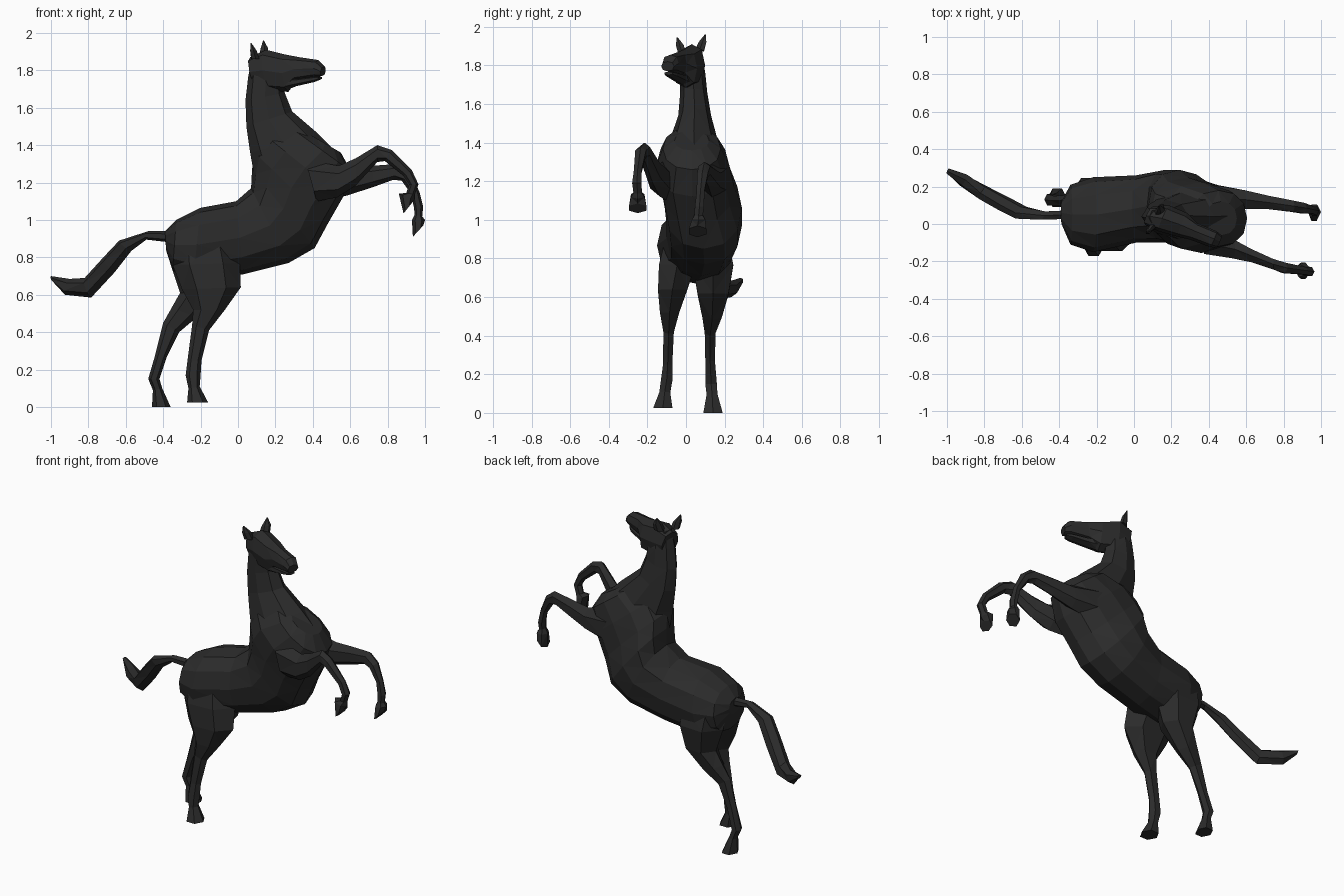
import bpy, bmesh, math
from mathutils import Vector

coat = bpy.data.materials.new("dark_coat")
coat.diffuse_color = (0.024, 0.024, 0.024, 1)


def loft(name, sections, sides=6, yaw=0.0, power=1.0):
    """Skin rings; each section is (x1, z1, x2, z2, y centre, half width)."""
    bm = bmesh.new()
    rings = []
    side = Vector((math.sin(yaw), math.cos(yaw), 0))
    fit = 1 / math.cos(math.pi / 6) if sides == 6 else 1.0
    for x1, z1, x2, z2, y, w in sections:
        mid = Vector(((x1 + x2) / 2, y, (z1 + z2) / 2))
        half = Vector(((x1 - x2) / 2, 0, (z1 - z2) / 2))
        ring = []
        for i in range(sides):
            a = 2 * math.pi * i / sides
            c, s = math.cos(a), math.sin(a)
            c = math.copysign(abs(c) ** power, c)
            s = math.copysign(abs(s) ** power, s)
            ring.append(bm.verts.new(mid + half * c + side * (w * fit * s)))
        rings.append(ring)
    for a, b in zip(rings, rings[1:]):
        for i in range(sides):
            j = (i + 1) % sides
            bm.faces.new((a[i], a[j], b[j], b[i]))
    bm.faces.new(rings[0])
    bm.faces.new(rings[-1])
    bmesh.ops.triangulate(bm, faces=bm.faces[:])
    bmesh.ops.recalc_face_normals(bm, faces=bm.faces[:])
    mesh = bpy.data.meshes.new(name)
    bm.to_mesh(mesh)
    bm.free()
    mesh.materials.append(coat)
    ob = bpy.data.objects.new(name, mesh)
    bpy.context.collection.objects.link(ob)
    return ob


# Torso from rump to chest
loft("torso", [
    (-.39, .94, -.385, .84, .06, .06),
    (-.33, 1.0, -.35, .73, .05, .16),
    (-.20, 1.065, -.24, .67, .05, .20),
    (-.01, 1.10, .03, .71, .08, .18),
    (.07, 1.17, .27, .77, .095, .195),
    (.075, 1.27, .41, .85, .09, .20),
    (.09, 1.36, .48, .98, .06, .19),
    (.16, 1.44, .56, 1.12, .035, .19),
    (.30, 1.48, .605, 1.26, .03, .15),
    (.38, 1.46, .55, 1.36, .03, .09)], sides=12, power=0.9)

# Neck
loft("neck", [
    (.09, 1.22, .55, 1.34, .045, .15),
    (.065, 1.36, .43, 1.46, .04, .125),
    (.045, 1.50, .29, 1.58, .045, .085),
    (.04, 1.64, .25, 1.68, .04, .07),
    (.055, 1.77, .24, 1.75, .035, .065),
    (.08, 1.88, .20, 1.82, .035, .05)], sides=8)

# Head, turned slightly towards the front, with a separate lower jaw
YAW = 0.4
loft("head", [
    (.065, 1.87, .10, 1.71, .045, .055),
    (.15, 1.91, .17, 1.69, .03, .075),
    (.25, 1.885, .27, 1.685, -.005, .068),
    (.33, 1.87, .31, 1.745, -.04, .048),
    (.43, 1.855, .415, 1.765, -.08, .046),
    (.46, 1.82, .45, 1.77, -.095, .036)], sides=8, yaw=YAW, power=0.85)
loft("lower_jaw", [
    (.24, 1.77, .25, 1.69, -.005, .045),
    (.33, 1.76, .31, 1.715, -.04, .036),
    (.41, 1.768, .41, 1.738, -.075, .032),
    (.44, 1.768, .44, 1.75, -.09, .022)], yaw=YAW)

# Ears
loft("near_ear", [
    (.115, 1.86, .07, 1.86, -.02, .022),
    (.10, 1.905, .065, 1.905, -.032, .022),
    (.072, 1.945, .068, 1.945, -.045, .003)], yaw=YAW)
loft("far_ear", [
    (.165, 1.88, .11, 1.87, .07, .025),
    (.16, 1.92, .122, 1.92, .085, .022),
    (.138, 1.96, .134, 1.96, .10, .003)], yaw=YAW)

# Hind legs, thigh to hoof
loft("near_hind_leg", [
    (-.35, .86, -.02, .90, -.03, .08),
    (-.35, .76, .01, .77, -.045, .095),
    (-.30, .63, .015, .64, -.07, .075),
    (-.24, .52, -.07, .52, -.085, .05),
    (-.245, .44, -.155, .41, -.09, .027),
    (-.27, .25, -.195, .25, -.095, .024),
    (-.28, .17, -.20, .17, -.10, .03),
    (-.265, .10, -.205, .11, -.11, .028),
    (-.272, .025, -.16, .025, -.12, .05)])
loft("far_hind_leg", [
    (-.37, .86, -.06, .90, .12, .10),
    (-.36, .76, -.05, .77, .14, .105),
    (-.31, .61, -.10, .62, .14, .08),
    (-.355, .53, -.22, .48, .135, .05),
    (-.40, .45, -.315, .40, .125, .028),
    (-.445, .27, -.38, .27, .125, .025),
    (-.48, .15, -.42, .15, .13, .03),
    (-.455, .09, -.405, .10, .135, .028),
    (-.46, 0, -.36, 0, .14, .05)])

# Raised front legs, shoulder to hoof
loft("near_front_leg", [
    (.36, 1.32, .42, 1.10, -.10, .06),
    (.54, 1.29, .53, 1.12, -.135, .05),
    (.63, 1.33, .63, 1.185, -.17, .035),
    (.745, 1.40, .745, 1.31, -.215, .028),
    (.82, 1.375, .785, 1.315, -.235, .028),
    (.93, 1.265, .885, 1.235, -.25, .02),
    (.965, 1.19, .915, 1.19, -.255, .024),
    (.945, 1.135, .90, 1.145, -.25, .022),
    (.945, 1.11, .86, 1.14, -.25, .035),
    (.925, 1.085, .885, 1.035, -.25, .045)])
loft("far_front_leg", [
    (.40, 1.32, .45, 1.10, .14, .07),
    (.60, 1.28, .58, 1.13, .13, .05),
    (.72, 1.29, .72, 1.175, .115, .036),
    (.86, 1.30, .83, 1.215, .095, .03),
    (.925, 1.25, .875, 1.21, .085, .028),
    (.97, 1.15, .925, 1.14, .075, .02),
    (.99, 1.07, .94, 1.07, .07, .024),
    (.985, 1.02, .945, 1.03, .065, .022),
    (1.0, 1.0, .93, 1.0, .065, .035),
    (.99, .97, .935, .91, .06, .045)])

# Tail, sweeping back and to the far side
loft("tail", [
    (-.35, .94, -.36, .88, .05, .025),
    (-.48, .94, -.49, .895, .045, .024),
    (-.635, .89, -.57, .835, .06, .034),
    (-.72, .80, -.66, .72, .105, .036),
    (-.82, .69, -.785, .585, .165, .036),
    (-.90, .685, -.925, .60, .235, .032),
    (-1.0, .70, -.99, .67, .283, .014)], yaw=0.4)
